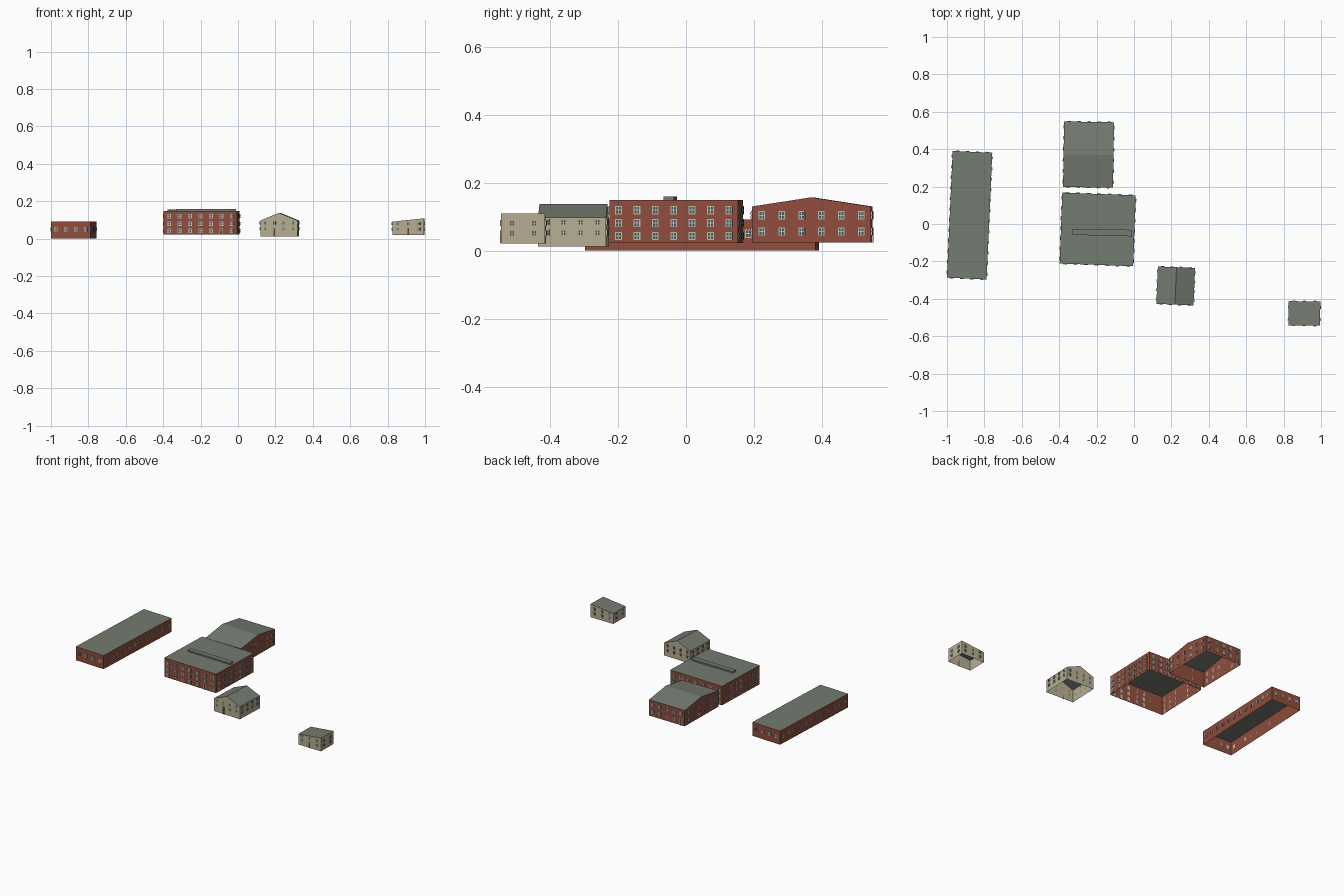
import bpy, bmesh
from math import radians
from mathutils import Matrix, Vector

cube = bpy.data.objects.get("Cube")
if cube:
    bpy.data.objects.remove(cube, do_unlink=True)


def material(name, r, g, b):
    m = bpy.data.materials.new(name)
    m.use_nodes = True
    m.diffuse_color = (r, g, b, 1)
    m.node_tree.nodes["Principled BSDF"].inputs["Base Color"].default_value = (r, g, b, 1)
    return m


brick = material("red_brick", 0.28, 0.075, 0.045)
cream = material("cream_plaster", 0.47, 0.42, 0.29)
slate = material("grey_roof", 0.175, 0.2, 0.165)
trim = material("pale_green_frame", 0.45, 0.52, 0.45)
glass = material("dark_glass", 0.07, 0.1, 0.1)
wood = material("brown_door", 0.12, 0.05, 0.035)


def finish(name, bm, mats):
    mesh = bpy.data.meshes.new(name)
    bm.to_mesh(mesh)
    bm.free()
    for m in mats:
        mesh.materials.append(m)
    obj = bpy.data.objects.new(name, mesh)
    bpy.context.collection.objects.link(obj)
    return obj


def plate(bm, mat, x, z, w, h, out, index):
    """Thin box standing proud of a facade by the given depth."""
    place = mat @ Matrix.Translation((x, -out / 2, z)) @ Matrix.Diagonal((w, out, h, 1))
    made = bmesh.ops.create_cube(bm, size=1, matrix=place)
    for f in {f for v in made["verts"] for f in v.link_faces}:
        f.material_index = index


def window(bm, mat, x, z, w, h):
    plate(bm, mat, x, z, w, h, 0.003, 0)
    for sx in (-1, 1):
        for sz in (-1, 1):
            plate(bm, mat, x + sx * w * 0.21, z + sz * h * 0.22,
                  w * 0.28, h * 0.32, 0.004, 1)


def door(bm, mat, x, base, w, h):
    plate(bm, mat, x, base + h / 2, w, h, 0.003, 0)
    plate(bm, mat, x, base + h * 0.36, w * 0.7, h * 0.66, 0.004, 2)
    plate(bm, mat, x, base + h * 0.83, w * 0.7, h * 0.18, 0.004, 1)


def shell(name, place, size, base, profile, along_x, wall):
    """Open-bottomed walls and roof: a profile swept across the plan."""
    bm = bmesh.new()
    span, sweep = (size[1], size[0]) if along_x else (size[0], size[1])
    outline = [(-0.5, base)] + profile + [(0.5, base)]
    ends = []
    for s in (-sweep / 2, sweep / 2):
        pts = [(s, u * span, z) if along_x else (u * span, s, z) for u, z in outline]
        ends.append([bm.verts.new(place @ Vector(p)) for p in pts])
    a, b = ends
    bm.faces.new(a)
    bm.faces.new(b[::-1])
    for i in range(len(a) - 1):
        bm.faces.new((a[i], b[i], b[i + 1], a[i + 1]))
    bmesh.ops.recalc_face_normals(bm, faces=bm.faces)
    top = max(z for u, z in profile)
    up = [f for f in bm.faces if abs(f.normal.z) > 0.3]
    if up[0].normal.z < 0:
        bmesh.ops.reverse_faces(bm, faces=bm.faces)
    for f in bm.faces:
        f.material_index = int(f.normal.z > 0.3)
    return finish(name + "_walls_and_roof", bm, [wall, slate])


def building(name, centre, angle, size, base, profile, along_x, wall,
             columns, rows, pane, doors=(), frame=trim):
    place = Matrix.Translation((*centre, 0)) @ Matrix.Rotation(radians(angle), 4, "Z")
    shell(name, place, size, base, profile, along_x, wall)
    bm = bmesh.new()
    # sides run front, +x, back, -x
    for side in range(4):
        width, depth = size if side % 2 == 0 else size[::-1]
        face = (place @ Matrix.Rotation(radians(90 * side), 4, "Z")
                @ Matrix.Translation((0, -depth / 2, 0)))
        n = columns[side % 2]
        door_cols = [c for s, c in doors if s == side]
        for c in range(n):
            x = ((c + 0.5) / n - 0.5) * width
            for z in rows:
                if not (c in door_cols and z == rows[0]):
                    window(bm, face, x, z, *pane)
        for c in door_cols:
            x = ((c + 0.5) / n - 0.5) * width
            door(bm, face, x, base, pane[0] * 0.9, rows[0] + pane[1] / 2 - base)
    finish(name + "_windows_and_doors", bm, [frame, glass, wood])


def flat(z):
    return [(-0.5, z), (0.5, z)]


def gable(eaves, ridge):
    return [(-0.5, eaves), (0, ridge), (0.5, eaves)]


# Long low brick building
building("long_block", (-0.879, 0.047), -2.6, (0.212, 0.678), 0.0, flat(0.091),
         False, brick, (4, 12), (0.05,), (0.018, 0.024))

# Three-storey brick building
building("main_block", (-0.194, -0.029), -2.1, (0.393, 0.379), 0.022, flat(0.149),
         False, brick, (7, 7), (0.043, 0.081, 0.119), (0.02, 0.024), [(0, 5)])

# Brick building with a low gable
building("rear_block", (-0.243, 0.371), -0.9, (0.267, 0.35), 0.024, gable(0.13, 0.157),
         True, brick, (5, 6), (0.056, 0.104), (0.019, 0.024), [(2, 4)])

# Plastered house with a gable
building("gabled_house", (0.223, -0.331), -2.4, (0.199, 0.2), 0.013, gable(0.097, 0.138),
         False, cream, (4, 4), (0.053, 0.084), (0.016, 0.018), [(0, 1)], cream)

# Plastered house with a single-pitch roof
building("small_house", (0.911, -0.478), -0.8, (0.169, 0.129), 0.021,
         [(-0.5, 0.091), (0.5, 0.109)], False, cream, (3, 2), (0.051, 0.081),
         (0.016, 0.018), [(0, 1)], cream)

# Raised monitor on the main roof, tapering at one end
bm = bmesh.new()
plan = [(-0.33, -0.058), (-0.012, -0.066), (-0.012, -0.036), (-0.05, -0.029), (-0.33, -0.026)]
low = bm.faces.new([bm.verts.new((x, y, 0.149)) for x, y in plan])
grown = bmesh.ops.extrude_face_region(bm, geom=[low], use_keep_orig=True)
bmesh.ops.translate(bm, vec=(0, 0, 0.01),
                    verts=[g for g in grown["geom"] if isinstance(g, bmesh.types.BMVert)])
bmesh.ops.recalc_face_normals(bm, faces=bm.faces)
finish("roof_monitor", bm, [slate])
